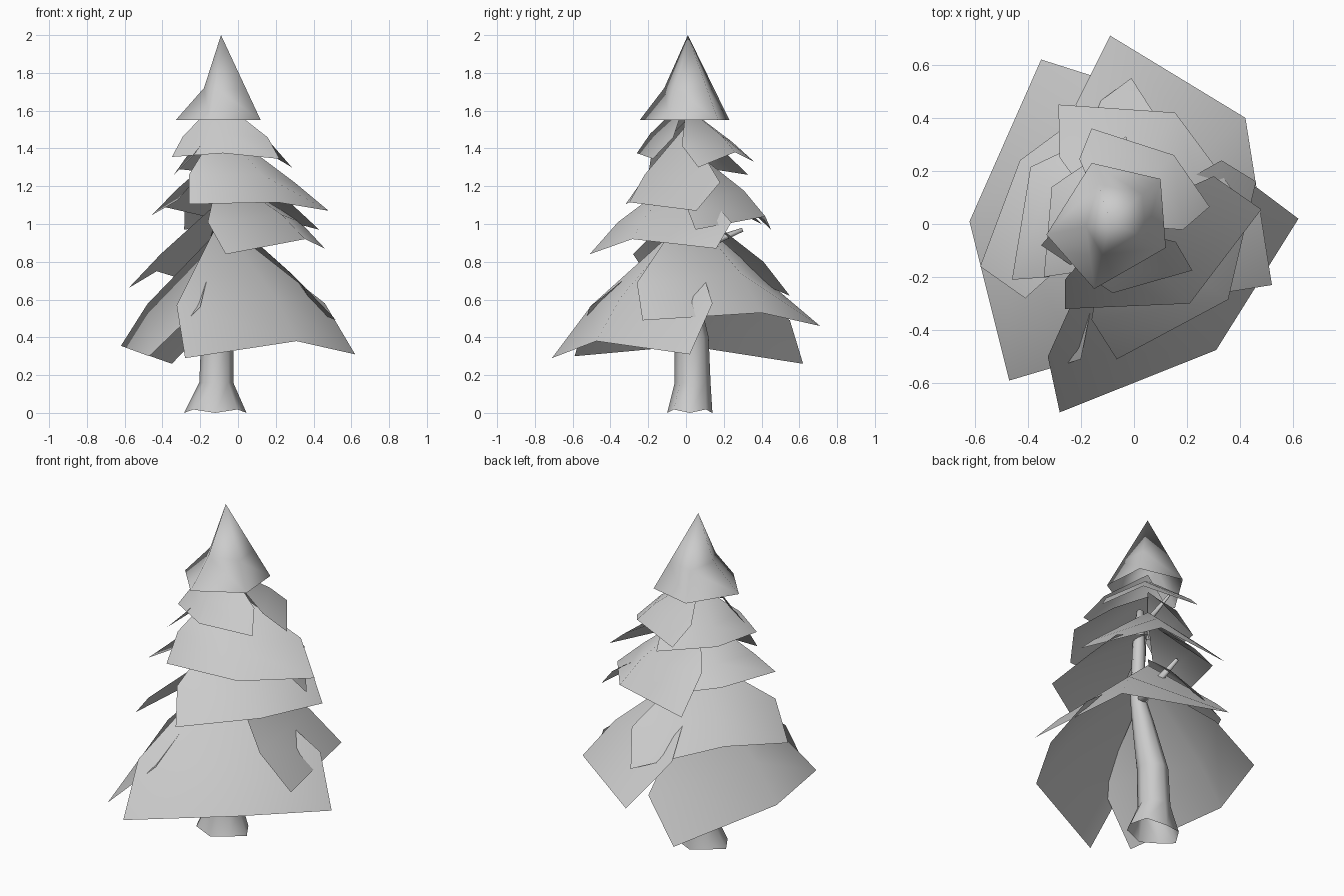
import bpy, bmesh, math
from mathutils import Vector, Matrix

if "Cube" in bpy.data.objects:
    bpy.data.objects.remove(bpy.data.objects["Cube"])


def make_object(name, verts, faces):
    mesh = bpy.data.meshes.new(name)
    mesh.from_pydata(verts, [], faces)
    mesh.shade_smooth()
    obj = bpy.data.objects.new(name, mesh)
    bpy.context.collection.objects.link(obj)
    return obj


AXIS = (-0.10, 0.0)


def bough(name, apex_z, rim, mids=None, spread=14):
    """Hanging sheet: apex, a shoulder ring, and a three-point rim (counter-clockwise)."""
    apex = Vector((*AXIS, apex_z))
    mids = mids or {}
    shoulder = []
    for i, p in enumerate(rim):
        if i in mids:
            shoulder.append(Vector(mids[i]))
            continue
        r = (Vector(p) - apex) * 0.73
        r.z = (p[2] - apex_z) * 0.64
        turn = math.radians(spread * (i - 1))
        shoulder.append(apex + Matrix.Rotation(turn, 3, 'Z') @ r)
    verts = [apex] + shoulder + [Vector(p) for p in rim]
    faces = [(0, 1, 2), (0, 2, 3), (1, 4, 5, 2), (2, 5, 6, 3)]
    make_object(name, verts, faces)


# Lowest tier
bough("bough_low_front", 1.02, [(-.28, -.71, .29), (.31, -.475, .38), (.62, .02, .31)],
      {0: (-.325, -.50, .57), 2: (.46, .14, .58)})
bough("bough_low_back", 1.08, [(.52, -.23, .49), (.42, .40, .53), (-.09, .71, .46)],
      {0: (.33, -.26, .69), 1: (.28, .29, .74), 2: (-.22, .45, .68)})
bough("bough_low_left", 0.97, [(-.35, .62, .26), (-.62, .01, .355), (-.47, -.59, .30)],
      {0: (-.13, .55, .49), 2: (-.20, -.51, .56)})
# Second tier
bough("bough_second_left", 1.12, [(-.01, .55, .62), (-.43, .24, .75), (-.58, -.16, .66)],
      {0: (.08, .41, .80), 2: (-.41, -.28, .84)})
bough("bough_second_front", 1.28, [(-.065, -.51, .84), (.355, -.285, .92), (.46, .16, .87)],
      {0: (-.16, -.36, 1.01), 2: (.33, .24, 1.01)})
# Third tier
bough("bough_third_front", 1.52, [(-.26, -.32, 1.105), (.21, -.30, 1.115), (.48, .055, 1.07)],
      {0: (-.26, -.21, 1.26), 2: (.30, .18, 1.22)})
bough("bough_third_back", 1.42, [(.43, .05, .97), (.155, .42, 1.04), (-.285, .45, .97)],
      {0: (.29, .0, 1.10), 2: (-.28, .25, 1.16)})
bough("bough_third_left", 1.38, [(.0, .40, 1.0), (-.39, .215, 1.09), (-.46, -.21, 1.045)],
      {2: (-.32, -.20, 1.125)})
# Fourth tier
bough("bough_fourth_front", 1.66, [(-.35, -.08, 1.355), (-.08, -.26, 1.375), (.22, -.175, 1.345)])
bough("bough_fourth_back", 1.62, [(.285, .065, 1.30), (.15, .26, 1.38), (-.16, .36, 1.33)])
bough("bough_fourth_left", 1.55, [(-.03, .33, 1.26), (-.31, .14, 1.29), (-.34, -.20, 1.26)])

# Pointed crown
rim = [(-.16, .23, 1.55), (-.33, -.04, 1.55), (-.15, -.245, 1.55), (.12, -.09, 1.55), (.10, .17, 1.55)]
tip = Vector((-.09, .01, 2.0))
ring = [tip.lerp(Vector(p), 0.64) for p in rim]
ring[1] = Vector((-.18, -.01, 1.72))
ring[2] = Vector((-.12, -.115, 1.72))
verts = [tip] + ring + [Vector(p) for p in rim]
faces = []
for i in range(5):
    j = (i + 1) % 5
    faces += [(0, 1 + i, 1 + j), (1 + i, 6 + i, 6 + j, 1 + j)]
make_object("crown", verts, faces)


def tube(name, rings, sides=8, jag=0.0):
    """Loft of elliptical rings given as (x, y, z, rx, ry)."""
    verts, faces = [], []
    for k, (x, y, z, rx, ry) in enumerate(rings):
        for i in range(sides):
            a = math.tau * i / sides
            lift = jag * (i % 2) if k == 0 else 0
            verts.append((x + rx * math.cos(a), y + ry * math.sin(a), z + lift))
    for k in range(len(rings) - 1):
        for i in range(sides):
            j = (i + 1) % sides
            b = k * sides
            faces.append((b + i, b + j, b + sides + j, b + sides + i))
    faces.append(tuple(range((len(rings) - 1) * sides, len(rings) * sides)))
    make_object(name, verts, faces)


# Leaning trunk with flared foot
tube("trunk", [(-.12, .02, 0, .165, .12), (-.115, .035, .16, .09, .095), (-.11, .03, .40, .085, .09),
               (-.075, -.015, .72, .06, .06), (-.06, -.04, .88, .042, .042),
               (-.06, -.03, 1.2, .036, .036), (-.06, -.02, 1.42, .02, .02)], jag=.018)


# Small twigs
def twig(name, start, end, radius):
    a, b = Vector(start), Vector(end)
    bm = bmesh.new()
    d = b - a
    m = Matrix.Translation((a + b) / 2) @ d.to_track_quat('Z', 'Y').to_matrix().to_4x4()
    bmesh.ops.create_cone(bm, cap_ends=True, segments=6, radius1=radius, radius2=radius * 0.3,
                          depth=d.length, matrix=m)
    mesh = bpy.data.meshes.new(name)
    bm.to_mesh(mesh)
    bm.free()
    mesh.shade_smooth()
    bpy.context.collection.objects.link(bpy.data.objects.new(name, mesh))


twig("twig_low", (-.06, -.03, .84), (-.06, .30, .97), .035)
twig("twig_high", (-.06, -.02, 1.30), (-.07, .22, 1.42), .022)
